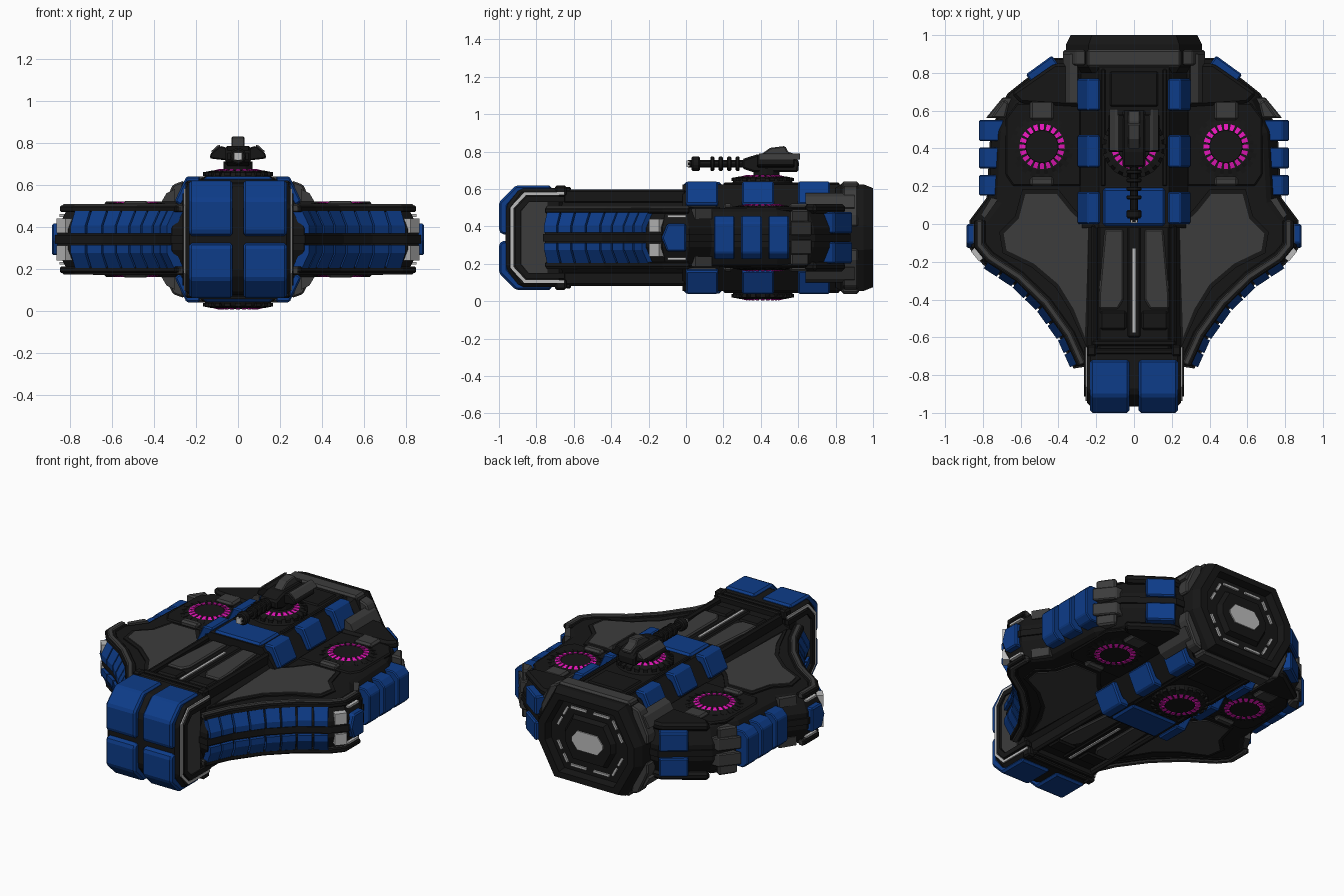
import bpy, bmesh
from math import sin, cos, pi
from mathutils import Vector

ZC = 0.34  # mid height: the hull is mirrored above and below it


def material(name, r, g, b):
    m = bpy.data.materials.new(name)
    m.diffuse_color = (r, g, b, 1)
    return m


DARK = material("hull_black", 0.008, 0.008, 0.008)
GREY = material("plate_grey", 0.045, 0.045, 0.045)
BLUE = material("panel_blue", 0.004, 0.045, 0.25)
PINK = material("glow_pink", 0.80, 0.008, 0.50)
WHITE = material("light_strip", 0.50, 0.50, 0.50)
PLACE = {'x': lambda t, p: (t, p[0], p[1] - ZC),
         'y': lambda t, p: (p[0], t, p[1] - ZC),
         'z': lambda t, p: (p[0], p[1], t - ZC)}


def loft(name, layers, axis, mat, mirror="", bevel=0.0):
    """Join equal polygons stacked along an axis; mirror in x and/or z."""
    bm = bmesh.new()
    rows = [[bm.verts.new(PLACE[axis](t, p)) for p in pts] for t, pts in layers]
    n = len(rows[0])
    for a, b in zip(rows, rows[1:]):
        for i in range(n):
            bm.faces.new((a[i], a[(i + 1) % n], b[(i + 1) % n], b[i]))
    bm.faces.new(rows[0][::-1])
    bm.faces.new(rows[-1])
    return finish(name, bm, mat, mirror, bevel)


def finish(name, bm, mat, mirror="", bevel=0.0):
    bmesh.ops.recalc_face_normals(bm, faces=bm.faces)
    me = bpy.data.meshes.new(name)
    bm.to_mesh(me)
    bm.free()
    me.materials.append(mat)
    ob = bpy.data.objects.new(name, me)
    ob.location.z = ZC
    bpy.context.collection.objects.link(ob)
    if bevel:
        m = ob.modifiers.new("bevel", 'BEVEL')
        m.width, m.segments = bevel, 1
    if mirror:
        m = ob.modifiers.new("mirror", 'MIRROR')
        m.use_axis = ('x' in mirror, False, 'z' in mirror)
    return ob


def prism(name, pts, axis, a, b, mat, mirror="", bevel=0.0):
    return loft(name, [(a, pts), (b, pts)], axis, mat, mirror, bevel)


def box(name, x0, x1, y0, y1, z0, z1, mat, mirror="", bevel=0.0):
    return prism(name, [(x0, y0), (x1, y0), (x1, y1), (x0, y1)], 'z', z0, z1, mat, mirror, bevel)


def offset(path, d, closed=False):
    """Mitred offset of a path to its left."""
    P, out, n = [Vector(p) for p in path], [], len(path)
    for i in range(n):
        a = P[i] - P[i - 1] if closed or i else P[1] - P[0]
        b = P[(i + 1) % n] - P[i] if closed or i < n - 1 else a
        na, nb = (Vector((-v.y, v.x)).normalized() for v in (a, b))
        m = (na + nb).normalized()
        out.append(tuple(P[i] + m * d / max(m.dot(na), 0.4)))
    return out


def strip(name, path, d0, d1, axis, a, b, mat, mirror="", bevel=0.0):
    return prism(name, offset(path, d0) + offset(path, d1)[::-1], axis, a, b, mat, mirror, bevel)


def octa(w, h, cx, cz, s=1.0):
    q = [(w, h - cz), (w - cx, h)]
    q += [(-x, z) for x, z in q[::-1]]
    q += [(-x, -z) for x, z in q]
    return [(x * s, ZC + z * s) for x, z in q]


def ngon(cx, cy, r, n):
    return [(cx + r * cos(2 * pi * i / n), cy + r * sin(2 * pi * i / n)) for i in range(n)]


# Central hull: front neck, middle body, tail collar with recessed face
prism("front_hull", octa(0.25, 0.235, 0.07, 0.08), 'y', -0.78, 0.02, DARK)
prism("middle_hull", octa(0.285, 0.285, 0.10, 0.13), 'y', -0.02, 0.86, DARK)
T = (0.36, 0.285, 0.12, 0.22)
loft("tail_collar", [(y, octa(*T, s)) for y, s in
     ((0.80, 0.93), (0.83, 1), (0.95, 1), (1.0, 0.93), (1.0, 0.80), (0.955, 0.76))], 'y', DARK)
loft("tail_plate", [(0.95, octa(*T, 0.50)), (0.985, octa(*T, 0.44))], 'y', DARK)
prism("tail_light", octa(0.11, 0.06, 0.04, 0.05), 'y', 0.97, 0.992, WHITE)
ring = [Vector(p) for p in octa(*T, 0.64)]
for i in range(8):
    p, q = ring[i], ring[(i + 1) % 8]
    if (q - p).length > 0.15:
        for s, e in ((0.06, 0.42), (0.58, 0.94)):
            strip("tail_light_dash", [p.lerp(q, s), p.lerp(q, e)], -0.007, 0.007, 'y', 0.95, 0.966, WHITE)
box("tail_top_bar", -0.25, 0.25, 0.83, 0.925, 0.60, 0.64, GREY, "z", 0.012)
prism("tail_side_bar", [(0.255, 0.62), (0.31, 0.60), (0.375, 0.46), (0.375, 0.40), (0.30, 0.40)],
      'y', 0.84, 0.92, GREY, "xz", 0.008)
prism("shoulder_bar", [(0.30, 0.58), (0.34, 0.56), (0.375, 0.50), (0.30, 0.48)], 'y', 0.64, 0.90, GREY, "xz")

# Nose: dark core, four wrapped blue plates, side light strips
nose = [(-0.965, 0.50), (-0.89, 0.605), (-0.66, 0.605), (-0.66, 0.075), (-0.89, 0.075), (-0.965, 0.18)]
prism("nose_core", nose, 'x', -0.25, 0.25, DARK, "", 0.02)
prism("nose_plate", [(-0.985, 0.357), (-1, 0.375), (-1, 0.53), (-0.91, 0.62), (-0.72, 0.62), (-0.72, 0.58),
                     (-0.89, 0.58), (-0.95, 0.51), (-0.95, 0.357)], 'x', 0.025, 0.232, BLUE, "xz", 0.012)
cee = [(-0.65, 0.575), (-0.86, 0.575), (-0.93, 0.50), (-0.93, 0.18), (-0.86, 0.105), (-0.65, 0.105)]
strip("nose_light", cee, -0.008, 0.008, 'x', 0.245, 0.258, WHITE, "x")
strip("nose_rim", cee, 0.016, 0.045, 'x', 0.24, 0.265, DARK, "x")
prism("nose_side_panel", [(-0.84, 0.53), (-0.88, 0.48), (-0.88, 0.20), (-0.84, 0.15), (-0.74, 0.15), (-0.74, 0.53)],
      'x', 0.24, 0.256, GREY, "x")
for y in (-0.69, -0.645):
    box("neck_rib", -0.22, 0.22, y, y + 0.03, 0.56, 0.612, DARK, "z", 0.008)
box("neck_block", 0.20, 0.25, -0.70, -0.64, 0.56, 0.62, DARK, "xz", 0.01)

# Spine trench: rails, grey plates and a centre light
box("spine_rail", 0.19, 0.225, -0.66, 0.0, 0.52, 0.598, DARK, "xz", 0.012)
prism("spine_plate", [(0.055, -0.40), (0.085, -0.45), (0.185, -0.45), (0.185, -0.37), (0.155, -0.03), (0.055, -0.03)],
      'z', 0.55, 0.588, GREY, "xz", 0.008)
box("spine_ridge", -0.035, 0.035, -0.60, 0.0, 0.55, 0.583, DARK, "z", 0.008)
box("spine_light", -0.008, 0.008, -0.575, -0.13, 0.57, 0.59, WHITE, "z")
box("spine_step", 0.04, 0.18, -0.56, -0.46, 0.55, 0.585, DARK, "xz", 0.01)

# Blue plates folded over the middle hull shoulders
for y0, y1 in ((0.0, 0.17), (0.30, 0.47), (0.60, 0.77)):
    prism("shoulder_plate", [(0.18, 0.64), (0.245, 0.64), (0.302, 0.52), (0.27, 0.50), (0.22, 0.59), (0.18, 0.60)],
          'y', y0, y1, BLUE, "xz", 0.008)
box("front_deck_plate", -0.165, 0.165, -0.01, 0.19, 0.60, 0.638, BLUE, "z", 0.012)
box("deck_rail", 0.15, 0.175, 0.20, 0.82, 0.60, 0.635, DARK, "xz", 0.006)
box("rear_deck", -0.13, 0.13, 0.62, 0.81, 0.60, 0.633, DARK, "z", 0.01)

# Wings with sloped edges
curve = [(0.32, -0.765), (0.39, -0.61), (0.505, -0.45), (0.64, -0.32), (0.80, -0.215)]
tip = [(0.87, -0.13), (0.87, 0.02)]
outline = [(0.15, -0.74)] + curve + tip + [(0.78, 0.14), (0.76, 0.50), (0.67, 0.69), (0.57, 0.77),
                                            (0.42, 0.88), (0.15, 0.88)]
loft("wing", [(ZC + z, offset(outline, d, True)) for z, d in
     ((-0.155, 0.08), (-0.14, 0.055), (-0.05, 0.01), (-0.02, 0.01), (-0.02, 0.0), (0.02, 0.0), (0.02, 0.01),
      (0.05, 0.01), (0.14, 0.055), (0.155, 0.08))], 'z', DARK, "x")
strip("wing_lip", curve + tip, 0.035, 0.068, 'z', 0.47, 0.508, GREY, "xz", 0.006)
strip("wing_lip_base", curve + tip, 0.022, 0.085, 'z', 0.47, 0.50, DARK, "xz", 0.006)


def along(path, t):
    t = t * (len(path) - 1)
    i = min(int(t), len(path) - 2)
    return Vector(path[i]).lerp(Vector(path[i + 1]), t - i)


# Slanted blue panels along each leading edge
for i in range(8):
    a, b = 0.02 + i * 0.122, 0.02 + i * 0.122 + 0.108
    rows = []
    for z, d in ((0.368, -0.014), (0.405, -0.014), (0.482, 0.026)):
        o, c = offset(curve, d), offset(curve, d + 0.05)
        rows.append((z, [along(o, a), along(o, b), along(c, b), along(c, a)]))
    loft("leading_panel", rows, 'z', BLUE, "xz")

# Wing tips: arrow panel and light strips
prism("tip_panel", [(-0.13, 0.34), (-0.10, 0.415), (0.0, 0.415), (0.0, 0.265), (-0.10, 0.265)],
      'x', 0.84, 0.886, BLUE, "x", 0.008)
strip("tip_light", [(0.815, -0.195), (0.86, -0.14)], -0.006, 0.04, 'z', 0.37, 0.44, WHITE, "xz")
box("tip_side_light", 0.80, 0.85, -0.10, 0.0, 0.447, 0.46, WHITE, "xz")

# Side armour plates, grey flank plates and rear diagonal panels
for y in (0.15, 0.295, 0.44):
    prism("side_plate", [(0.69, 0.455), (0.785, 0.455), (0.82, 0.42), (0.82, 0.26), (0.785, 0.225), (0.69, 0.225)],
          'y', y, y + 0.11, BLUE, "x", 0.006)
flank = [(0.64, 0.56), (0.785, 0.56), (0.695, 0.67), (0.64, 0.67)]
prism("flank_plate", flank, 'z', 0.35, 0.43, GREY, "xz", 0.006)
prism("flank_top_plate", [(0.68, 0.56), (0.76, 0.56), (0.69, 0.66), (0.66, 0.64)], 'z', 0.42, 0.49, GREY, "xz", 0.01)
strip("rear_panel", [(0.568, 0.785), (0.43, 0.885)], -0.008, 0.07, 'z', 0.362, 0.478, BLUE, "xz", 0.008)

# Wing deck: grey panel in a dark frame, vent deck, raised rear deck
panel = [(0.24, -0.02), (0.26, -0.60), (0.32, -0.45), (0.40, -0.32), (0.53, -0.21), (0.675, -0.14), (0.69, -0.05),
         (0.61, 0.03), (0.575, 0.16), (0.41, 0.16), (0.33, 0.06)]
prism("wing_panel_frame", offset(panel, -0.022, True), 'z', 0.48, 0.503, DARK, "xz")
prism("wing_panel", panel, 'z', 0.48, 0.509, GREY, "xz")
prism("vent_deck", [(0.28, 0.20), (0.64, 0.20), (0.68, 0.26), (0.68, 0.56), (0.62, 0.64), (0.28, 0.64)],
      'z', 0.48, 0.503, DARK, "xz", 0.008)
prism("rear_wing_deck", [(0.28, 0.62), (0.60, 0.64), (0.65, 0.69), (0.55, 0.76), (0.42, 0.85), (0.28, 0.85)],
      'z', 0.47, 0.52, DARK, "xz", 0.015)
prism("flank_strip", [(0.72, 0.13), (0.79, 0.03), (0.81, 0.05), (0.755, 0.14)], 'z', 0.44, 0.495, GREY, "xz")
for y0, y1 in ((0.20, 0.25), (0.55, 0.655)):
    box("vent_bracket", 0.425, 0.55, y0, y1, 0.48, 0.522, GREY, "xz", 0.012)


# Round vents with glowing teeth
def vent(x, z, mirror):
    y, n = 0.41, 20
    c = lambda r: ngon(x, y, r, 40)
    loft("vent_base", [(z - 0.04, c(0.165)), (z - 0.01, c(0.15)), (z, c(0.125)), (z, c(0.09)), (z + 0.004, c(0.085))],
         'z', DARK, mirror)
    for name, r0, r1, top, w, mat in (("vent_glow", 0.088, 0.12, 0.008, 0.10, PINK),
                                      ("vent_teeth", 0.125, 0.168, 0.0, 0.085, DARK)):
        bm = bmesh.new()
        for i in range(n):
            a = 2 * pi * i / n
            pts = [(x + r * cos(a + s * w), y + r * sin(a + s * w)) for r, s in ((r0, -1), (r1, -1), (r1, 1), (r0, 1))]
            lo = [bm.verts.new(PLACE['z'](z - 0.025, p)) for p in pts]
            hi = [bm.verts.new(PLACE['z'](z + top - (0.008 if k in (1, 2) else 0), p)) for k, p in enumerate(pts)]
            bm.faces.new(hi)
            for k in range(4):
                bm.faces.new((lo[k], lo[(k + 1) % 4], hi[(k + 1) % 4], hi[k]))
        finish(name, bm, mat, mirror)


vent(0.487, 0.512, "xz")
vent(0.0, 0.667, "z")

# Turret: mount, body, side pods, hump and ringed barrel
prism("turret_mount", ngon(0, 0.43, 0.07, 12), 'z', 0.66, 0.71, DARK)
prism("turret_body", [(0.30, 0.71), (0.36, 0.69), (0.60, 0.69), (0.605, 0.75), (0.56, 0.785), (0.38, 0.785), (0.30, 0.76)],
      'x', -0.06, 0.06, DARK, "", 0.01)
prism("turret_hump", [(0.38, 0.77), (0.45, 0.82), (0.53, 0.83), (0.545, 0.80), (0.60, 0.78), (0.60, 0.76)],
      'x', -0.032, 0.032, GREY, "", 0.006)
prism("turret_pod", [(0.05, 0.775), (0.085, 0.785), (0.13, 0.75), (0.135, 0.725), (0.05, 0.715)],
      'y', 0.38, 0.58, DARK, "x", 0.006)
prism("turret_pod_plate", [(0.085, 0.79), (0.10, 0.785), (0.13, 0.757), (0.09, 0.76)], 'y', 0.39, 0.61, GREY, "x")
prism("barrel", ngon(0, 0.735, 0.02, 10), 'y', 0.01, 0.32, DARK)
for y in (0.13, 0.175, 0.22, 0.265):
    prism("barrel_ring", ngon(0, 0.735, 0.04, 10), 'y', y, y + 0.022, DARK, "", 0.005)
prism("muzzle", ngon(0, 0.735, 0.042, 8), 'y', 0.03, 0.075, DARK, "", 0.008)
box("muzzle_sight", -0.018, 0.018, 0.004, 0.02, 0.717, 0.753, WHITE)
